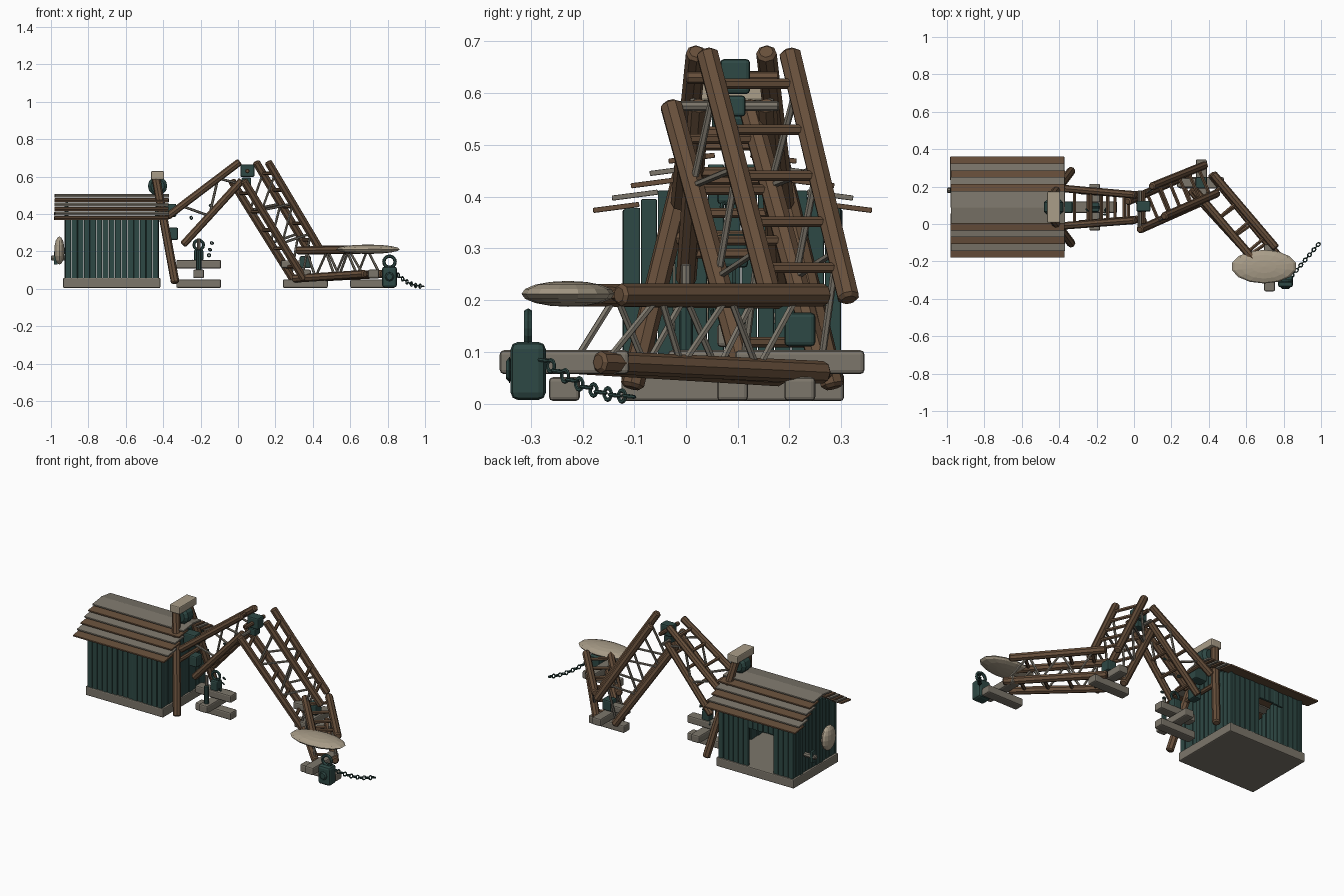
import bpy, bmesh, math, random
from mathutils import Vector, Matrix

random.seed(4)
cube = bpy.data.objects.get("Cube")
if cube:
    bpy.data.objects.remove(cube)


def material(name, rgb):
    m = bpy.data.materials.new(name)
    m.use_nodes = True
    m.diffuse_color = (*rgb, 1)
    m.node_tree.nodes["Principled BSDF"].inputs["Base Color"].default_value = (*rgb, 1)
    return m


BROWN = material("brown timber", (.135, .078, .043))
GREY = material("weathered grey wood", (.2, .18, .145))
BONE = material("pale bone", (.40, .34, .25))
GREEN = material("dark green", (.027, .065, .058))


def finish(bm, name, mat, matrix=Matrix()):
    bm.transform(matrix)
    mesh = bpy.data.meshes.new(name)
    bm.to_mesh(mesh)
    bm.free()
    mesh.materials.append(mat)
    ob = bpy.data.objects.new(name, mesh)
    bpy.context.collection.objects.link(ob)
    return ob


def box(name, center, size, mat, bevel=0, rot=Matrix()):
    bm = bmesh.new()
    bmesh.ops.create_cube(bm, size=1)
    bmesh.ops.scale(bm, vec=size, verts=bm.verts)
    if bevel:
        bmesh.ops.bevel(bm, geom=bm.edges[:], offset=bevel, segments=2, profile=.5, affect='EDGES')
    return finish(bm, name, mat, Matrix.Translation(center) @ rot)


def log(name, a, b, r, mat=BROWN, sides=8):
    """Faceted log between two points with chamfered ends."""
    a, b = Vector(a), Vector(b)
    d = b - a
    bm = bmesh.new()
    bmesh.ops.create_cone(bm, cap_ends=True, segments=sides, radius1=r, radius2=r, depth=d.length)
    rims = [e for e in bm.edges if abs(e.verts[0].co.z - e.verts[1].co.z) < 1e-4]
    bmesh.ops.bevel(bm, geom=rims, offset=r * .3, segments=1, affect='EDGES')
    rot = d.to_track_quat('Z', 'Y').to_matrix().to_4x4()
    return finish(bm, name, mat, Matrix.Translation((a + b) / 2) @ rot)


def ball(name, center, size, mat):
    bm = bmesh.new()
    bmesh.ops.create_uvsphere(bm, u_segments=14, v_segments=8, radius=1)
    bmesh.ops.scale(bm, vec=size, verts=bm.verts)
    return finish(bm, name, mat, Matrix.Translation(center))


def ring(name, center, major, minor, axis, mat=GREEN, stretch=1, seg=12):
    """Ring whose hole points along axis, optionally stretched into a link."""
    bm = bmesh.new()
    rows = []
    for i in range(seg):
        t = math.tau * i / seg
        rows.append([bm.verts.new(((major + minor * math.cos(s)) * math.cos(t) * stretch,
                                   (major + minor * math.cos(s)) * math.sin(t),
                                   minor * math.sin(s)))
                     for s in (math.tau * k / 6 for k in range(6))])
    for i in range(seg):
        for k in range(6):
            j, n = (i + 1) % seg, (k + 1) % 6
            bm.faces.new((rows[i][k], rows[j][k], rows[j][n], rows[i][n]))
    rot = Vector(axis).to_track_quat('Z', 'X').to_matrix().to_4x4()
    return finish(bm, name, mat, Matrix.Translation(center) @ rot)


# ---- hut ----
YC = .09
X0, X1, Y0, Y1 = -.925, -.425, -.12, .30
box("hut_base", (-.675, YC, .032), (.52, .43, .054), GREY, .006)


def plank(center_x, center_y, sx, sy, bottom, top):
    box("wall_plank", (center_x, center_y, (bottom + top) / 2), (sx, sy, top - bottom), GREEN, .003)


count = 15
w = (X1 - X0) / count
for i in range(count):
    x = X0 + (i + .5) * w
    jig = random.uniform(-.004, .004)
    plank(x, Y0 + .008 + jig, w * .95, .014, .055, .375)
    doorway = -.78 < x < -.64
    plank(x, Y1 - .008 + jig, w * .95, .014, .29 if doorway else .055, .375)
count = 13
w = (Y1 - Y0) / count
for x in (X0 + .008, X1 - .008):
    for i in range(count):
        y = Y0 + (i + .5) * w
        top = .37 + (.21 - abs(y - YC)) * .52
        plank(x + random.uniform(-.004, .004), y, .014, w * .95, .055, top)

# overlapping roof boards, alternating colours, mirrored over the ridge
for side in (-1, 1):
    for i in range(6):
        off = .225 - i * .0365
        tilt = Matrix.Rotation(-side * .13, 4, 'X')
        box("roof_board", (-.675 + random.uniform(-.003, .003), YC + side * off, .379 + i * .0238),
            (.61, .09, .010), GREY if i % 2 else BROWN, .002, tilt)

# end wall shield and latch
ball("round_shield", (-.955, .0, .205), (.028, .06, .075), BONE)
log("latch_peg", (-.92, .18, .165), (-1.0, .18, .165), .014, GREY)
box("latch_plate", (-.975, .18, .165), (.02, .03, .07), GREEN, .004)

# ---- A-frame against the hut ----
for s in (-1, 1):
    log("a_frame_leg", (-.44, YC + s * .055, .60), (-.335, YC + s * .195, .03), .023)
log("a_frame_crossbar", (-.385, -.03, .32), (-.385, .21, .32), .014)
box("a_frame_cap", (-.43, YC, .607), (.07, .165, .045), BONE, .006)
log("pulley_wheel", (-.43, .05, .55), (-.43, .13, .55), .052, GREEN, 12)
box("upper_hinge_block", (-.37, YC, .42), (.08, .06, .07), GREEN, .008)
box("lower_hinge_block", (-.345, YC, .295), (.05, .06, .065), GREEN, .008)


# ---- trussed segments ----
def truss(name, rails, rungs, r, webs):
    """rails: upper right, upper left, lower right, lower left, as (start, end)."""
    rails = [(Vector(a), Vector(b)) for a, b in rails]
    for a, b in rails:
        log(name + "_rail", a, b, r)

    def at(k, t):
        return rails[k][0].lerp(rails[k][1], t)
    for k in (0, 2):
        for i in range(rungs):
            t = (i + .7) / (rungs + .4)
            p, q = at(k, t), at(k + 1, t)
            d = (q - p).normalized() * .015
            log(name + "_rung", p - d, q + d, .010, BROWN, 6)
    for k in (0, 1):
        for i in range(webs):
            t, u = (i + .4) / webs, (i + .9) / webs
            log(name + "_brace", at(k, t), at(k + 2, u), .007, GREY, 6)
            if i + 1 < webs:
                log(name + "_brace", at(k + 2, u), at(k, (i + 1.4) / webs), .007, GREY, 6)


truss("boom", [((-.38, -.01, .385), (.01, .02, .68)), ((-.38, .19, .385), (.01, .155, .68)),
               ((-.295, 0, .235), (.02, .025, .58)), ((-.295, .18, .235), (.02, .155, .58))],
      4, .02, 2)
truss("shank", [((.16, .04, .68), (.445, .165, .2)), ((.095, .2, .68), (.38, .315, .2)),
                ((.03, -.03, .58), (.355, .115, .05)), ((-.035, .12, .58), (.295, .265, .05))],
      5, .022, 3)
truss("foot", [((.32, .185, .205), (.66, -.215, .21)), ((.42, .27, .21), (.76, -.13, .21)),
               ((.30, .185, .055), (.68, -.23, .08)), ((.41, .27, .06), (.77, -.17, .08))],
      4, .022, 3)

# knee joint
box("knee_block", (.05, .095, .632), (.075, .058, .068), GREEN, .008)
box("knee_lower_block", (.045, .09, .575), (.05, .05, .04), GREEN, .006)
log("knee_axle", (.05, .0, .63), (.05, .18, .63), .012)
log("knee_axle", (.03, -.02, .575), (.03, .18, .575), .010, GREY)


# ---- stacked timber supports ----
def crib(x, y, layers, dx=0):
    for i in range(layers):
        size = (.058, .25, .046) if i % 2 else (.24, .06, .046)
        box("support_timber", (x + (dx if i % 2 else 0), y, .028 + i * .052), size, GREY, .008)


crib(-.21, YC, 3)
crib(.36, .22, 2)
box("ankle_timber", (.29, .22, .132), (.12, .05, .042), GREY, .008)
box("ankle_block", (.36, .22, .143), (.06, .06, .065), GREEN, .008)
crib(.72, -.235, 2, .005)

# load hook and loose links under the boom
box("load_block", (-.21, YC, .18), (.05, .05, .06), GREEN, .008)
ring("load_ring", (-.21, YC, .235), .026, .008, (0, 1, 0))
log("load_pin", (-.21, .0, .21), (-.21, .0, .27), .01, GREY)
log("load_post", (-.21, .0, .08), (-.21, .0, .21), .014, GREEN)
for x, z in ((-.25, .38), (-.145, .445), (-.14, .245), (-.15, .21), (-.155, .18), (-.24, .145)):
    ring("loose_link", (x, YC + random.uniform(-.05, .05), z), .008, .004,
         (random.random(), 1, random.random()), seg=8)

# ---- toe shell, weight and chain ----
ball("toe_shell", (.695, -.228, .212), (.175, .09, .025), BONE)
box("weight_body", (.81, -.305, .063), (.08, .068, .112), GREEN, .014)
ring("weight_ring", (.81, -.305, .145), .030, .009, (0, 1, 0), seg=16)
log("weight_boss", (.81, -.335, .065), (.81, -.348, .065), .025, GREEN)

start, end = Vector((.845, -.275, .085)), Vector((.985, -.11, .014))
links = 13
for i in range(links):
    t = i / (links - 1)
    p = start.lerp(end, t)
    p.z = .014 + .07 * (1 - t) ** 2
    flat = (end - start).cross(Vector((0, 0, 1)))
    ring("chain_link", p, .009, .0035, flat if i % 2 else (.1, .1, 1), stretch=1.25, seg=10)
